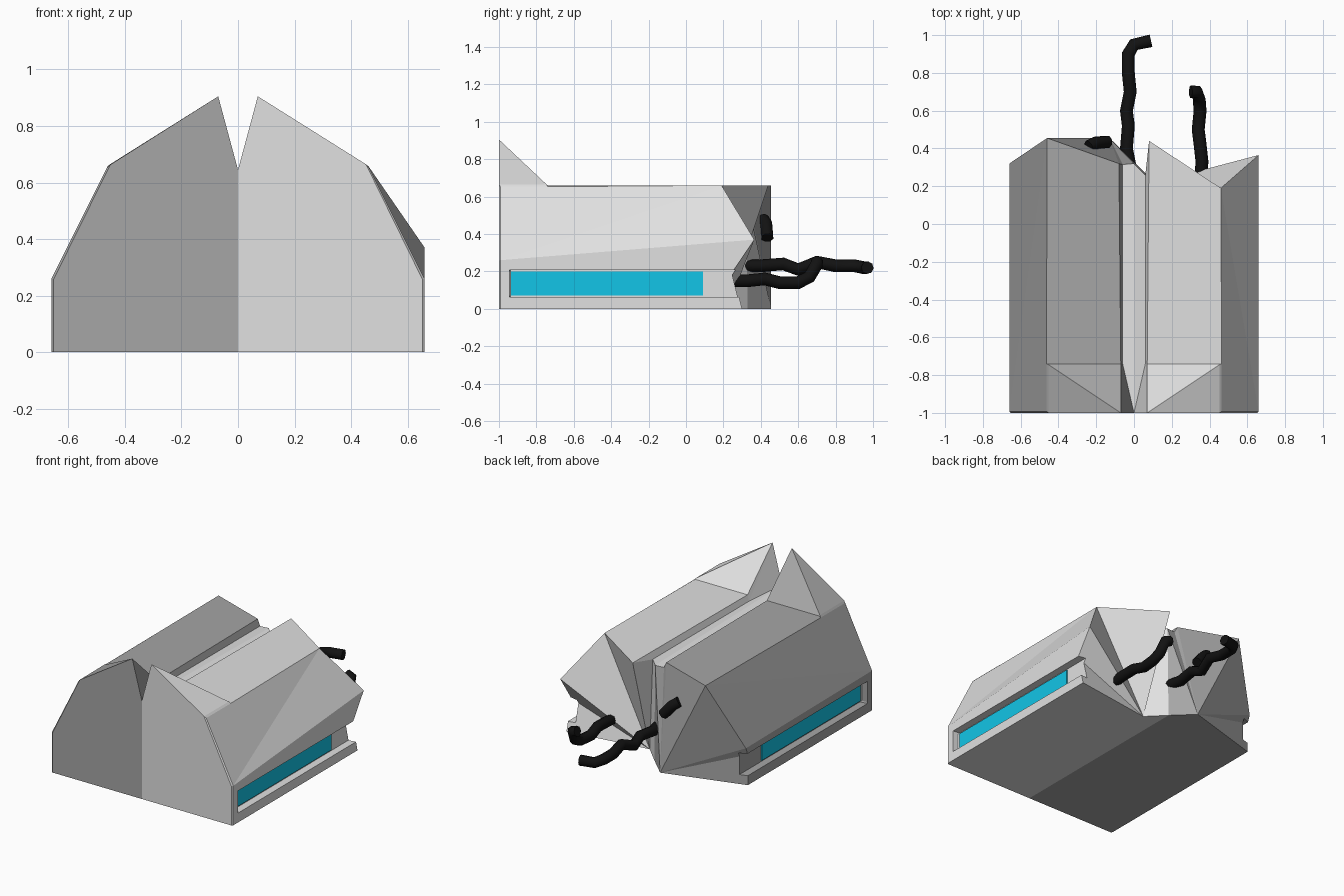
import bpy, bmesh, math
from mathutils import Vector

cube = bpy.data.objects.get("Cube")
if cube:
    bpy.data.objects.remove(cube, do_unlink=True)


def material(name, rgb):
    m = bpy.data.materials.new(name)
    m.use_nodes = True
    m.diffuse_color = (*rgb, 1)
    m.node_tree.nodes["Principled BSDF"].inputs["Base Color"].default_value = (*rgb, 1)
    return m


LIGHT = material("light grey", (0.75, 0.75, 0.75))
DARK = material("mid grey", (0.38, 0.38, 0.38))
CYAN = material("cyan", (0.006, 0.56, 0.8))
BLACK = material("black", (0.006, 0.006, 0.006))


def new_object(name, bm, mats):
    bmesh.ops.recalc_face_normals(bm, faces=bm.faces)
    mesh = bpy.data.meshes.new(name)
    bm.to_mesh(mesh)
    bm.free()
    obj = bpy.data.objects.new(name, mesh)
    bpy.context.collection.objects.link(obj)
    for m in mats:
        mesh.materials.append(m)
    return obj


def box(name, lo, hi, mats):
    bm = bmesh.new()
    bmesh.ops.create_cube(bm, size=1)
    for v in bm.verts:
        v.co = [(a + b) / 2 + c * abs(b - a) for a, b, c in zip(lo, hi, v.co)]
    return new_object(name, bm, mats)


# Front corners shared by both halves, for the +x side
FRONT = {
    "base_mid": (0, -1, 0), "base": (0.66, -1, 0), "waist": (0.66, -1, 0.26),
    "shoulder": (0.46, -1, 0.66), "peak": (0.07, -1, 0.905), "notch": (0, -1, 0.645),
    "shoulder2": (0.46, -0.74, 0.66), "lip": (0.07, -0.74, 0.66), "gutter": (0.06, -0.74, 0.62),
    "base_mid_b": (0, 0.33, 0), "gutter_mid_b": (0, 0.32, 0.62), "base_b": (0.66, 0.3, 0),
}
# Torn rear corners, different on each half
LEFT_BACK = {
    "slot_b": (0.66, 0.25, 0.2), "waist_b": (0.66, 0.365, 0.37), "shoulder_b": (0.46, 0.19, 0.66),
    "lip_b": (0.08, 0.44, 0.66), "gutter_b": (0.06, 0.26, 0.62), "keel_b": (0.11, 0.22, 0),
}
RIGHT_BACK = {
    "slot_b": (0.66, 0.3, 0.2), "waist_b": (0.66, 0.32, 0.25), "shoulder_b": (0.46, 0.455, 0.66),
    "lip_b": (0.08, 0.32, 0.66), "gutter_b": (0.06, 0.315, 0.62), "keel_b": (0.13, 0.455, 0),
}
FACES = [
    "base_mid base waist shoulder peak notch",
    "base_mid base_mid_b keel_b base_b base",
    "base base_b slot_b waist_b waist",
    "waist waist_b shoulder_b",
    "waist shoulder_b shoulder2 shoulder",
    "shoulder shoulder2 peak", "shoulder2 lip peak",
    "shoulder2 shoulder_b lip_b lip",
    "peak lip gutter", "peak gutter notch",
    "lip lip_b gutter_b gutter",
    "notch gutter gutter_b gutter_mid_b",
    "base_mid notch gutter_mid_b base_mid_b",
]
RIM = "base_b slot_b waist_b shoulder_b lip_b gutter_b gutter_mid_b base_mid_b".split()
FACES += [f"keel_b {a} {b}" for a, b in zip(RIM, RIM[1:])]


def half_shell(name, side, back, mats):
    bm = bmesh.new()
    verts = {k: bm.verts.new((side * x, y, z)) for k, (x, y, z) in {**FRONT, **back}.items()}
    for f in FACES:
        bm.faces.new([verts[k] for k in f.split()])
    obj = new_object(name, bm, mats)

    # Long window slot, open at the rear
    xs = sorted((side * 0.61, side * 0.8))
    cutter = box(name + "_cutter", (xs[0], -0.945, 0.062), (xs[1], 0.7, 0.208), mats[:1])
    cutter.hide_render = True
    mod = obj.modifiers.new("slot", "BOOLEAN")
    mod.operation, mod.solver, mod.object = "DIFFERENCE", "EXACT", cutter
    bpy.context.view_layer.update()
    graph = bpy.context.evaluated_depsgraph_get()
    bm = bmesh.new()
    bm.from_mesh(obj.evaluated_get(graph).to_mesh())
    obj.evaluated_get(graph).to_mesh_clear()
    obj.modifiers.clear()
    bpy.data.objects.remove(cutter, do_unlink=True)

    # Narrow chamfer on the outer edges, leaving the centre seam tight
    edges = [e for e in bm.edges if len(e.link_faces) == 2
             and e.calc_face_angle(0) > math.radians(20)
             and all(abs(v.co.x) > 0.1 and v.co.y < 0.15 for v in e.verts)]
    if edges:
        bmesh.ops.bevel(bm, geom=edges, offset=0.008, segments=1,
                        affect="EDGES", clamp_overlap=True)
    # Pale gutter along the top
    bm.normal_update()
    for f in bm.faces:
        c = f.calc_center_median()
        f.material_index = int(len(mats) > 1 and abs(c.x) < 0.06 and c.z > 0.6 and f.normal.z > 0.8)
    bm.to_mesh(obj.data)
    bm.free()

    # Glowing strip at the bottom of the slot
    xs = sorted((side * 0.608, side * 0.616))
    box(name + "_window", (xs[0], -0.935, 0.07), (xs[1], 0.09, 0.2), [CYAN])


half_shell("left_shell", 1, LEFT_BACK, [LIGHT])
half_shell("right_shell", -1, RIGHT_BACK, [DARK, LIGHT])


def cable(name, points):
    curve = bpy.data.curves.new(name, "CURVE")
    curve.dimensions = "3D"
    curve.bevel_depth = 0.034
    curve.bevel_resolution = 2
    curve.use_fill_caps = True
    spline = curve.splines.new("POLY")
    spline.points.add(len(points) - 1)
    for p, co in zip(spline.points, points):
        p.co = (*co, 1)
    obj = bpy.data.objects.new(name, curve)
    bpy.context.collection.objects.link(obj)
    curve.materials.append(BLACK)


# Loose cables hanging out of the rear
cable("long_cable", [(-0.02, 0.3, 0.23), (-0.04, 0.4, 0.23), (-0.03, 0.52, 0.24), (-0.04, 0.6, 0.21),
                     (-0.02, 0.7, 0.25), (-0.03, 0.8, 0.23), (-0.03, 0.9, 0.23),
                     (0, 0.95, 0.22), (0.09, 0.97, 0.22)])
cable("short_cable", [(0.35, 0.2, 0.15), (0.36, 0.33, 0.15), (0.35, 0.42, 0.16), (0.34, 0.5, 0.14),
                      (0.35, 0.6, 0.14), (0.345, 0.66, 0.17), (0.335, 0.7, 0.24), (0.3, 0.7, 0.25)])
cable("cable_stub", [(-0.24, 0.41, 0.48), (-0.2, 0.43, 0.45), (-0.14, 0.435, 0.38)])
